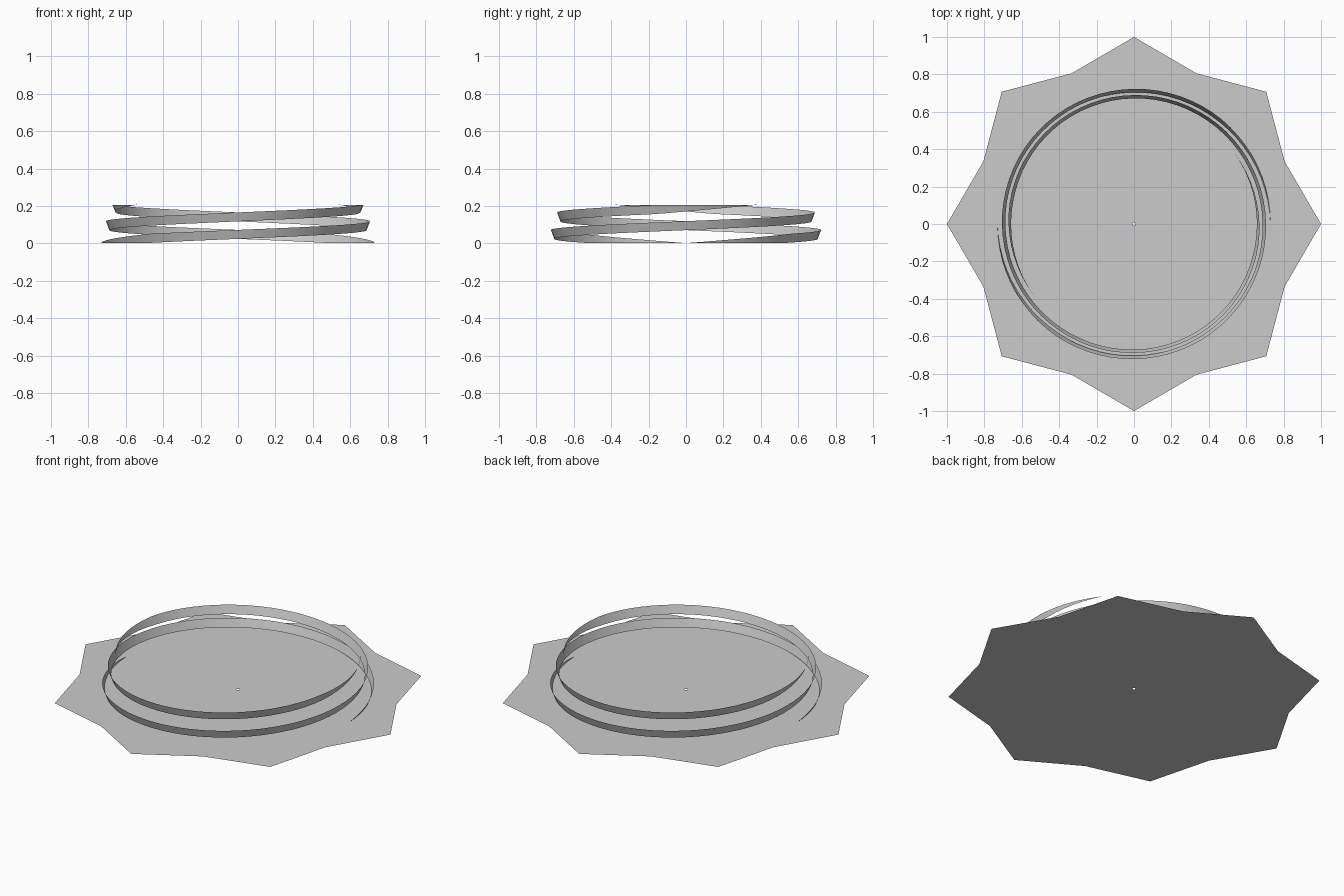
import bpy
import bmesh
from math import sin, cos, pi, radians

cube = bpy.data.objects.get("Cube")
if cube:
    bpy.data.objects.remove(cube, do_unlink=True)

grey = bpy.data.materials.new("light_grey")
grey.use_nodes = True
COLOUR = (0.6, 0.6, 0.6, 1)
grey.diffuse_color = COLOUR
grey.node_tree.nodes["Principled BSDF"].inputs["Base Color"].default_value = COLOUR


def finish(bm, name, smooth):
    mesh = bpy.data.meshes.new(name)
    bm.to_mesh(mesh)
    bm.free()
    mesh.materials.append(grey)
    for poly in mesh.polygons:
        poly.use_smooth = smooth
    obj = bpy.data.objects.new(name, mesh)
    bpy.context.collection.objects.link(obj)
    return obj


def star_base(points=8, tip=1.0, notch=0.872, hole=0.008):
    """Flat star sheet with a pin hole in the middle."""
    bm = bmesh.new()
    count = points * 2
    inner, outer = [], []
    for i in range(count):
        a = 2 * pi * i / count
        r = notch if i % 2 else tip
        inner.append(bm.verts.new((hole * cos(a), hole * sin(a), 0)))
        outer.append(bm.verts.new((r * cos(a), r * sin(a), 0)))
    for i in range(count):
        j = (i + 1) % count
        bm.faces.new((inner[i], outer[i], outer[j], inner[j]))
    return finish(bm, "star_base", False)


def spiral_band(name, start, sweep=395, steps=79, half_height=0.024, flare=0.009):
    """Thin ribbon climbing counter-clockwise, flared outward, pointed at both ends."""
    bm = bmesh.new()
    rows = []
    for i in range(steps + 1):
        t = sweep * i / steps
        a = radians(start + t)
        taper = max(0.01, min(1, t / 50, (sweep - t) / 48))
        radius = 0.73 - 0.0165 * t / 90
        height = 0.0013 + 0.0467 * t / 90
        row = []
        for side in (-1, 1):
            r = radius + side * flare * taper
            z = max(0, height + side * half_height * taper)
            row.append(bm.verts.new((r * cos(a), r * sin(a), z)))
        rows.append(row)
    for (low, high), (next_low, next_high) in zip(rows, rows[1:]):
        bm.faces.new((low, next_low, next_high, high))
    return finish(bm, name, True)


# Flat star underneath, two opposite ribbons above it
star_base()
spiral_band("right_start_band", 180)
spiral_band("left_start_band", 0)
